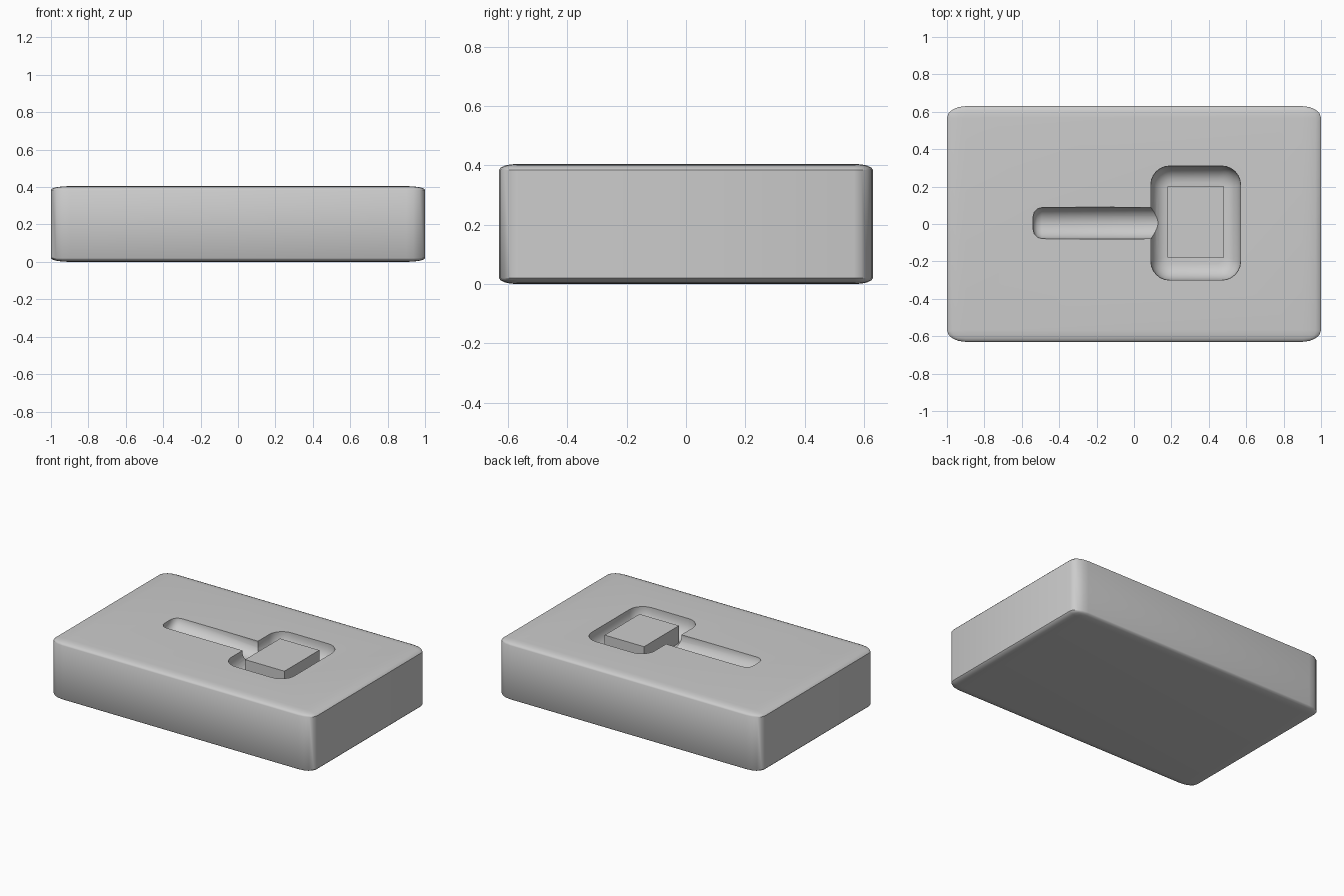
import bpy, bmesh, math
from mathutils import Matrix

if "Cube" in bpy.data.objects:
    bpy.data.objects.remove(bpy.data.objects["Cube"])


def new_object(name, bm):
    bmesh.ops.recalc_face_normals(bm, faces=bm.faces)
    mesh = bpy.data.meshes.new(name)
    bm.to_mesh(mesh)
    bm.free()
    ob = bpy.data.objects.new(name, mesh)
    bpy.context.collection.objects.link(ob)
    return ob


def box(name, size, centre, bevel=0.0, segments=4):
    """Unit-2 cube, bevelled before scaling so the rounding stretches with it."""
    bm = bmesh.new()
    bmesh.ops.create_cube(bm, size=2)
    if bevel:
        bmesh.ops.bevel(bm, geom=bm.edges[:], offset=bevel, segments=segments,
                        profile=0.5, affect='EDGES')
    bmesh.ops.scale(bm, vec=[s / 2 for s in size], verts=bm.verts)
    bmesh.ops.translate(bm, vec=centre, verts=bm.verts)
    return new_object(name, bm)


def rounded_ring(bm, cx, cy, hx, hy, r, z, steps=6):
    ring = []
    for k, (sx, sy) in enumerate([(1, 1), (-1, 1), (-1, -1), (1, -1)]):
        for i in range(steps + 1):
            a = math.pi / 2 * (k + i / steps)
            ring.append(bm.verts.new((cx + sx * (hx - r) + r * math.cos(a),
                                      cy + sy * (hy - r) + r * math.sin(a), z)))
    return ring


def cut(target, cutter):
    cutter.hide_render = True
    mod = target.modifiers.new(cutter.name, 'BOOLEAN')
    mod.operation = 'DIFFERENCE'
    mod.solver = 'EXACT'
    mod.object = cutter
    bpy.context.view_layer.objects.active = target
    bpy.ops.object.modifier_apply(modifier=mod.name)
    bpy.data.objects.remove(cutter)


def smooth(ob):
    bpy.ops.object.select_all(action='DESELECT')
    ob.select_set(True)
    bpy.context.view_layer.objects.active = ob
    bpy.ops.object.shade_smooth_by_angle(angle=math.radians(35))


# Slab body
body = box("body", (2, 1.26, 0.405), (0, 0, 0.2025), 0.1)

# Pocket with curved walls
bm = bmesh.new()
rings = [rounded_ring(bm, 0.33, 0.005, 0.24, 0.305, 0.10, 0.5)]
for i in range(7):
    t = math.pi / 2 * i / 6
    inset = 0.09 * (1 - math.cos(t))
    rings.append(rounded_ring(bm, 0.33, 0.005, 0.24 - inset, 0.305 - inset,
                              0.10 - 0.7 * inset, 0.39 - 0.105 * math.sin(t)))
for a, b in zip(rings, rings[1:]):
    for i in range(len(a)):
        j = (i + 1) % len(a)
        bm.faces.new((a[i], a[j], b[j], b[i]))
bm.faces.new(rings[0])
bm.faces.new(rings[-1])
cut(body, new_object("pocket_cutter", bm))

# Rounded groove, slightly deeper towards the pocket
bm = bmesh.new()
bmesh.ops.create_cone(bm, cap_ends=True, segments=32, radius1=0.085,
                      radius2=0.085, depth=0.80)
end_edges = [e for e in bm.edges if all(v.co.z < 0 for v in e.verts)]
bmesh.ops.bevel(bm, geom=end_edges, offset=0.05, segments=3, profile=0.5,
                affect='EDGES')
bmesh.ops.rotate(bm, matrix=Matrix.Rotation(math.radians(92.5), 3, 'Y'),
                 verts=bm.verts)
bmesh.ops.translate(bm, vec=(-0.14, 0.005, 0.402), verts=bm.verts)
cut(body, new_object("groove_cutter", bm))
smooth(body)

# Button block standing in the pocket
button = box("button", (0.30, 0.38, 0.14), (0.33, 0.01, 0.335))
